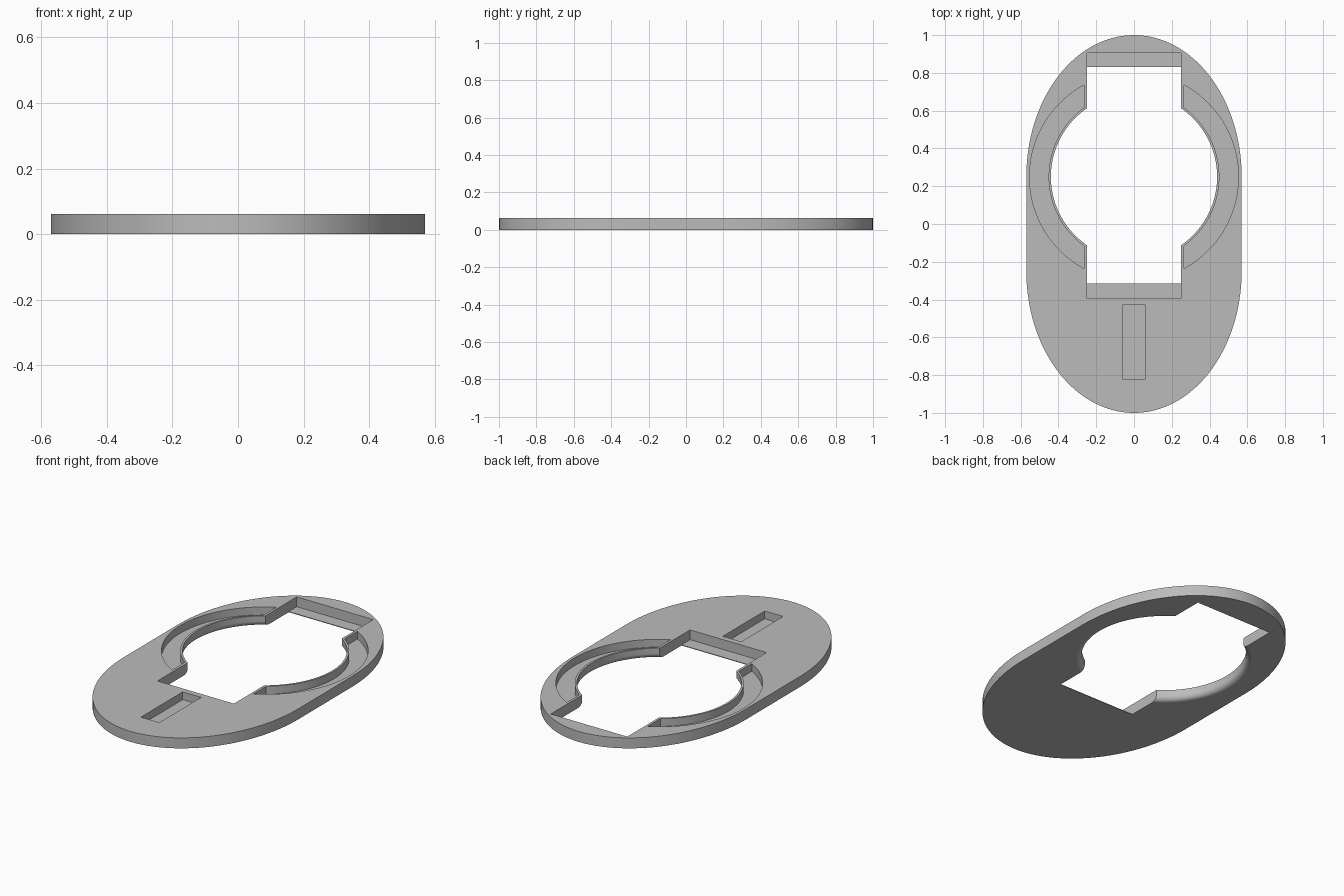
import bpy, bmesh, math

if "Cube" in bpy.data.objects:
    bpy.data.objects.remove(bpy.data.objects["Cube"], do_unlink=True)

HEIGHT = 0.062
RING_Y = 0.25       # centre of the round opening
HOLE_R = 0.44
FILLET = 0.03
SLOT_X = 0.25

grey = bpy.data.materials.new("plain grey")
grey.use_nodes = True
colour = (0.5, 0.5, 0.5, 1)
grey.diffuse_color = colour
grey.node_tree.nodes["Principled BSDF"].inputs["Base Color"].default_value = colour


def finish(name, bm):
    bmesh.ops.recalc_face_normals(bm, faces=bm.faces)
    mesh = bpy.data.meshes.new(name)
    bm.to_mesh(mesh)
    bm.free()
    mesh.materials.append(grey)
    obj = bpy.data.objects.new(name, mesh)
    bpy.context.collection.objects.link(obj)
    return obj


def prism(name, outline, z0, z1):
    bm = bmesh.new()
    face = bm.faces.new([bm.verts.new((x, y, z0)) for x, y in outline])
    top = bmesh.ops.extrude_face_region(bm, geom=[face])["geom"]
    bmesh.ops.translate(bm, vec=(0, 0, z1 - z0),
                        verts=[v for v in top if isinstance(v, bmesh.types.BMVert)])
    return finish(name, bm)


def box(name, x, y0, y1, z0):
    return prism(name, [(-x, y0), (x, y0), (x, y1), (-x, y1)], z0, 0.1)


def arc(rx, ry, cy, a0, a1, n):
    steps = [a0 + (a1 - a0) * i / n for i in range(n + 1)]
    return [(rx * math.cos(a), cy + ry * math.sin(a)) for a in steps]


def lathe(name, profile, cy, n=128):
    bm = bmesh.new()
    rings = []
    for r, z in profile:
        rings.append([bm.verts.new((x, y, z))
                      for x, y in arc(r, r, cy, 0, math.tau, n)[:-1]])
    for low, high in zip(rings, rings[1:]):
        for i in range(n):
            j = (i + 1) % n
            bm.faces.new((low[i], low[j], high[j], high[i]))
    bm.faces.new(rings[0])
    bm.faces.new(rings[-1])
    return finish(name, bm)


# Plate: two half ellipses joined by straight sides
outline = (arc(0.57, 0.75, 0.25, 0, math.pi, 64)
           + arc(0.57, 0.75, -0.25, math.pi, math.tau, 64))
plate = prism("base_plate", outline, 0, HEIGHT)

# Round opening with a rounded lower edge
profile = [(HOLE_R + FILLET, -0.02)]
for i in range(9):
    a = math.pi / 2 * i / 8
    profile.append((HOLE_R + FILLET * (1 - math.sin(a)), FILLET * (1 - math.cos(a))))
profile.append((HOLE_R, 0.1))
cutters = [lathe("round_opening", profile, RING_Y)]

# Long opening, its thin end ledges and the small pocket
cutters.append(box("long_opening", SLOT_X, -0.315, 0.83, -0.02))
cutters.append(box("ledge_recess", SLOT_X, -0.395, 0.905, 0.004))
cutters.append(box("small_pocket", 0.06, -0.82, -0.43, 0.016))

# Crescent recesses on both sides
END_X, OUTER_R, INNER_R = 0.265, 0.553, 0.452
a_out, a_in = math.acos(END_X / OUTER_R), math.acos(END_X / INNER_R)
crescent = (arc(OUTER_R, OUTER_R, RING_Y, -a_out, a_out, 48)
            + arc(INNER_R, INNER_R, RING_Y, a_in, -a_in, 40))
for side, sign in (("left", 1), ("right", -1)):
    cutters.append(prism(side + "_crescent", [(sign * x, y) for x, y in crescent],
                         0.016, 0.1))

for cutter in cutters:
    cutter.hide_render = True
    mod = plate.modifiers.new(cutter.name, 'BOOLEAN')
    mod.operation = 'DIFFERENCE'
    mod.solver = 'EXACT'
    mod.object = cutter

# Bake the cuts, then remove the cutters
bpy.context.view_layer.update()
graph = bpy.context.evaluated_depsgraph_get()
result = bpy.data.meshes.new_from_object(plate.evaluated_get(graph))
plate.modifiers.clear()
plate.data = result
for cutter in cutters:
    bpy.data.objects.remove(cutter, do_unlink=True)

bpy.ops.object.select_all(action='DESELECT')
plate.select_set(True)
bpy.context.view_layer.objects.active = plate
bpy.ops.object.shade_smooth_by_angle(angle=math.radians(30))
normals = plate.modifiers.new("even_shading", 'WEIGHTED_NORMAL')
normals.keep_sharp = True
